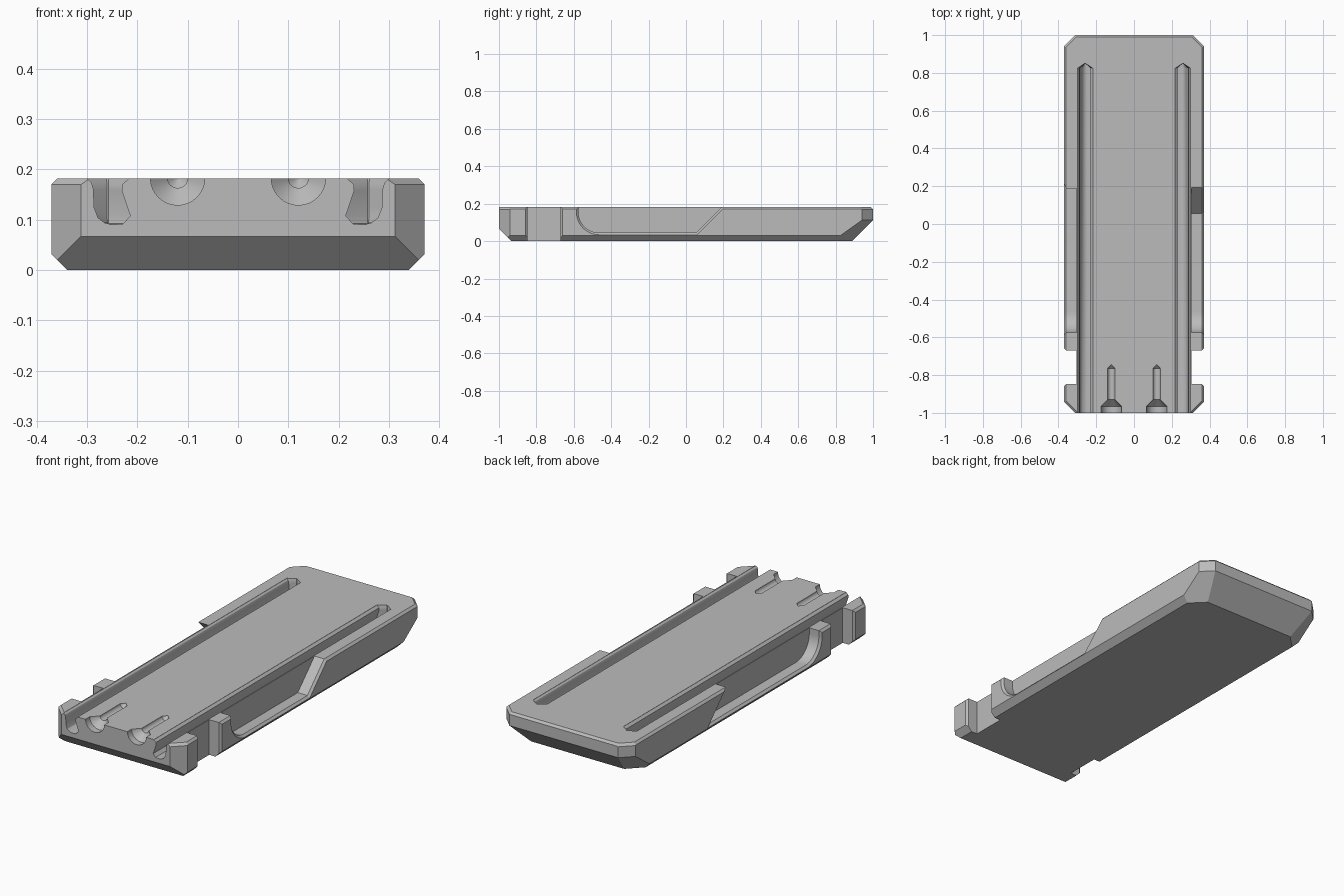
import bpy, bmesh
from math import sin, cos, pi, radians, tau
from mathutils import Vector

cube = bpy.data.objects.get("Cube")
if cube:
    bpy.data.objects.remove(cube, do_unlink=True)

HALF_W, TOP, EDGE = 0.37, 0.182, 0.011
WALL = 0.304          # depth of the side cut-outs, measured from the centre

grey = bpy.data.materials.new("plain_grey")
grey.use_nodes = True
grey.diffuse_color = (0.5, 0.5, 0.5, 1)
grey.node_tree.nodes["Principled BSDF"].inputs["Base Color"].default_value = (0.5, 0.5, 0.5, 1)


def make_object(name, bm):
    bmesh.ops.recalc_face_normals(bm, faces=bm.faces)
    mesh = bpy.data.meshes.new(name)
    bm.to_mesh(mesh)
    bm.free()
    mesh.materials.append(grey)
    obj = bpy.data.objects.new(name, mesh)
    bpy.context.collection.objects.link(obj)
    return obj


def loft(name, rings):
    """Closed solid through rings that all have the same number of points."""
    bm = bmesh.new()
    loops = [[bm.verts.new(p) for p in ring] for ring in rings]
    n = len(loops[0])
    for a, b in zip(loops, loops[1:]):
        for i in range(n):
            j = (i + 1) % n
            bm.faces.new((a[i], a[j], b[j], b[i]))
    bm.faces.new(loops[0])
    bm.faces.new(loops[-1])
    return make_object(name, bm)


def slice_off(bm, point, normal):
    geom = bm.verts[:] + bm.edges[:] + bm.faces[:]
    cut = bmesh.ops.bisect_plane(bm, geom=geom, plane_co=point, plane_no=normal,
                                 clear_outer=True, dist=1e-5)
    edges = [e for e in cut["geom_cut"] if isinstance(e, bmesh.types.BMEdge)]
    bmesh.ops.contextual_create(bm, geom=edges)


# Body: block with every edge sliced to a chamfer
bm = bmesh.new()
bmesh.ops.create_cube(bm, size=1)
for v in bm.verts:
    v.co = Vector((v.co.x * 2 * HALF_W, v.co.y * 2, (v.co.z + 0.5) * TOP))
for s in (-1, 1):
    slice_off(bm, (s * HALF_W, 0, 0.031), (s, 0, -1))           # lower sides
    slice_off(bm, (s * HALF_W, 0, TOP - EDGE), (s, 0, 1))       # upper sides
    for e in (-1, 1):
        slice_off(bm, (s * 0.312, e, 0), (s, e, 0))             # plan corners
        slice_off(bm, (s * (0.312 - 0.002), e, TOP - EDGE), (s, e, 1.4))
slice_off(bm, (0, -1, 0.067), (0, -1, -1))                      # lower front
slice_off(bm, (0, 1, 0.113), (0, 1, -1))                        # lower back
slice_off(bm, (0, 1, TOP - EDGE), (0, 1, 1))                    # upper back
for s in (-1, 1):
    slice_off(bm, (s * 0.312, 1, 0.113), (s, 1, -1.4))          # lower back corners
body = make_object("body", bm)


def pocket_outline(d, undercut):
    """Side pocket grown by d: rounded front end, sloped back end."""
    pts = [(-0.575 - d, 0.3)]
    for i in range(13):
        a = pi + i * pi / 24
        pts.append((-0.465 + (0.11 + d) * cos(a), 0.155 + (0.11 + d) * sin(a)))
    base = 0.045 - d
    if undercut:
        y = 0.325 + 2.41 * d
        return pts + [(y, base), (y - (0.3 - base), 0.3)]
    y = 0.055 + 0.41 * d
    return pts + [(y, base), (y + (0.3 - base), 0.3)]


def notch_outline(d):
    return [(-0.848 - d, -0.1), (-0.67 + d, -0.1), (-0.67 + d, 0.3), (-0.848 - d, 0.3)]


def side_cutter(name, side, outline):
    """Cutter with straight walls that flare into a chamfer at the outer face."""
    steps = ((WALL, 0), (HALF_W - EDGE, 0), (HALF_W + EDGE, 2 * EDGE))
    return loft(name, [[(side * x, y, z) for y, z in outline(d)] for x, d in steps])


# Rail groove section: flared mouth, rounded outer floor, leaning inner wall
GROOVE = [(0.299, 0.2), (0.299, 0.181), (0.291, 0.174), (0.287, 0.16), (0.286, 0.125),
          (0.278, 0.104), (0.265, 0.094), (0.25, 0.09), (0.228, 0.092), (0.214, 0.108),
          (0.231, 0.158), (0.23, 0.17), (0.218, 0.181), (0.218, 0.2)]


def groove_cutter(side):
    def ring(y, k):
        # k narrows the section towards its centre line
        return [(side * (0.259 + (x - 0.259) * k), y, z) for x, z in GROOVE]
    return loft("groove_cutter", [ring(-1.1, 1), ring(0.825, 1), ring(0.85, 0.05)])


# Screw seat: wide mouth, countersink, shank and drill point
SEAT = [(-1.1, 0.054), (-0.965, 0.054), (-0.93, 0.02), (-0.765, 0.02), (-0.745, 0.002)]


def screw_cutter(side):
    rings = []
    for y, r in SEAT:
        rings.append([(side * 0.12 + r * cos(tau * i / 32), y, TOP + 0.001 + r * sin(tau * i / 32))
                      for i in range(32)])
    return loft("screw_cutter", rings)


cutters = []
for s in (-1, 1):
    cutters.append(side_cutter("pocket_cutter", s, lambda d: pocket_outline(d, s < 0)))
    cutters.append(side_cutter("notch_cutter", s, notch_outline))
    cutters.append(groove_cutter(s))
    cutters.append(screw_cutter(s))

# Carve the body
bpy.context.view_layer.objects.active = body
for c in cutters:
    c.hide_render = True
    mod = body.modifiers.new("carve", 'BOOLEAN')
    mod.operation = 'DIFFERENCE'
    mod.solver = 'EXACT'
    mod.object = c
    bpy.ops.object.modifier_apply(modifier=mod.name)
    bpy.data.objects.remove(c, do_unlink=True)

bpy.ops.object.select_all(action='DESELECT')
body.select_set(True)
bpy.ops.object.shade_smooth_by_angle(angle=radians(30))
